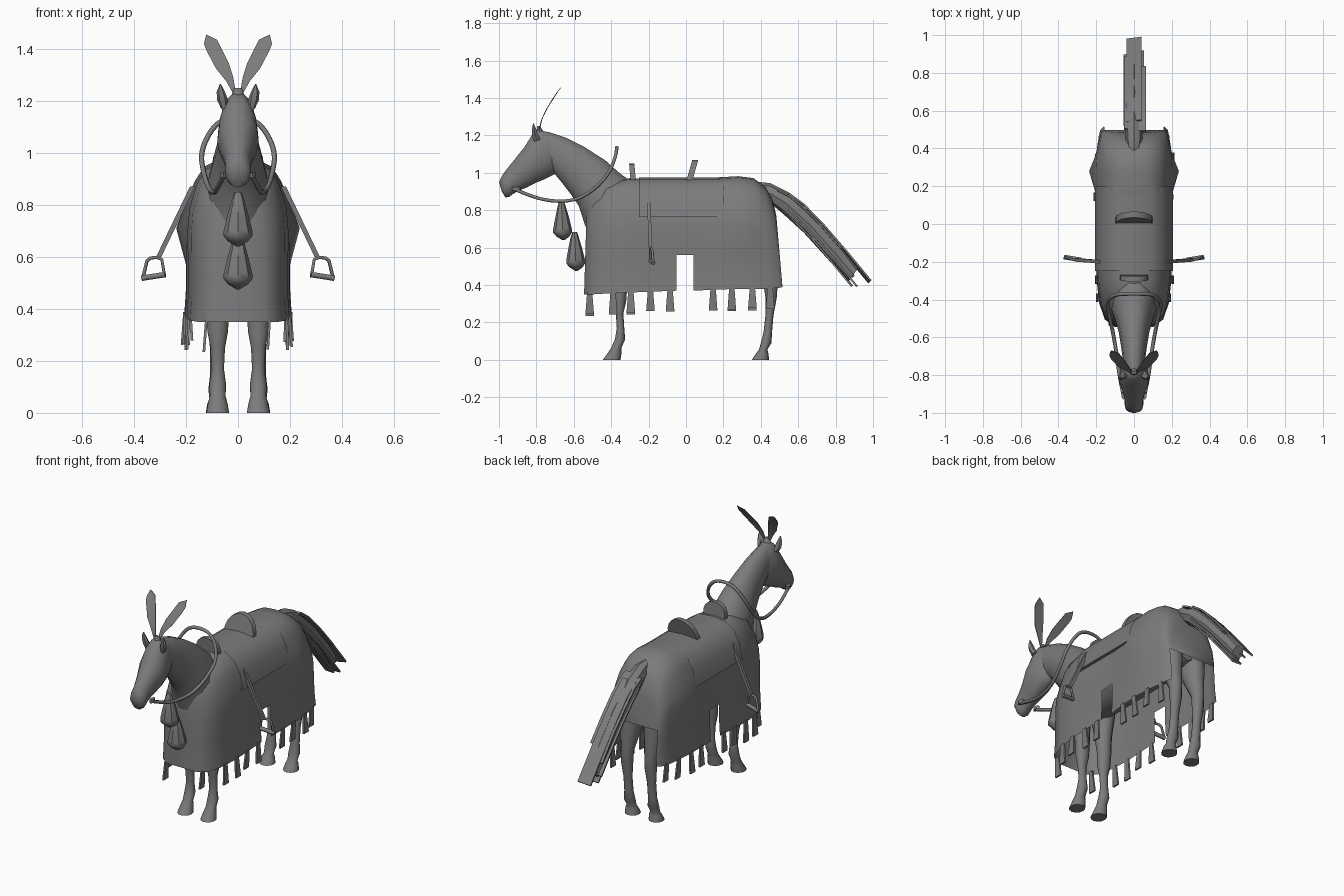
import bpy, bmesh, math, random
from mathutils import Vector

if "Cube" in bpy.data.objects:
    bpy.data.objects.remove(bpy.data.objects["Cube"])

random.seed(4)
GREY = bpy.data.materials.new("plain grey")
GREY.diffuse_color = (0.2, 0.2, 0.205, 1)
GREY.use_nodes = True
GREY.node_tree.nodes["Principled BSDF"].inputs["Base Color"].default_value = GREY.diffuse_color


def finish(name, verts, faces, smooth=40):
    me = bpy.data.meshes.new(name)
    me.from_pydata([tuple(v) for v in verts], [], faces)
    bm = bmesh.new()
    bm.from_mesh(me)
    bmesh.ops.remove_doubles(bm, verts=bm.verts, dist=0.0005)
    bmesh.ops.recalc_face_normals(bm, faces=bm.faces)
    bm.to_mesh(me)
    bm.free()
    ob = bpy.data.objects.new(name, me)
    bpy.context.collection.objects.link(ob)
    me.materials.append(GREY)
    if smooth:
        bpy.ops.object.select_all(action='DESELECT')
        ob.select_set(True)
        bpy.context.view_layer.objects.active = ob
        bpy.ops.object.shade_smooth_by_angle(angle=math.radians(smooth))
    return ob


def loft(name, rings, x=0, n=12, smooth=50):
    """Each ring: edge point (y, z), opposite edge point (y, z), half width, optional x shift."""
    verts, faces = [], []
    for r in rings:
        a, b, w = Vector((0, r[0], r[1])), Vector((0, r[2], r[3])), r[4]
        c, h = (a + b) / 2, (a - b) / 2
        c.x = x + (r[5] if len(r) > 5 else 0)
        for k in range(n):
            t = math.tau * k / n
            verts.append(c + Vector((w * math.cos(t), 0, 0)) + h * math.sin(t))
    for i in range(len(rings) - 1):
        for k in range(n):
            j = (k + 1) % n
            faces.append((i*n + k, i*n + j, i*n + n + j, i*n + n + k))
    faces += [tuple(range(n)), tuple(range(len(verts) - n, len(verts)))]
    return finish(name, verts, faces, smooth)


def box_chain(name, quads, smooth=0):
    """Closed strip through a list of four-point cross-sections."""
    v = [p for q in quads for p in q]
    m = len(quads) - 1
    return finish(name, v, [(0, 1, 2, 3), tuple(range(4*m, 4*m + 4))] +
                  [(4*i + k, 4*i + (k + 1) % 4, 4*i + 4 + (k + 1) % 4, 4*i + 4 + k)
                   for i in range(m) for k in range(4)], smooth)


def tube(name, pts, radius, poly=False):
    cu = bpy.data.curves.new(name, 'CURVE')
    cu.dimensions, cu.bevel_depth, cu.bevel_resolution = '3D', radius, 1
    cu.use_fill_caps, cu.resolution_u = True, 5
    sp = cu.splines.new('POLY' if poly else 'NURBS')
    sp.points.add(len(pts) - 1)
    for p, q in zip(sp.points, pts):
        p.co = (*q, 1)
    sp.use_endpoint_u = True
    if not poly:
        sp.order_u = 3
    ob = bpy.data.objects.new(name, cu)
    bpy.context.collection.objects.link(ob)
    cu.materials.append(GREY)


# Body, neck and head
loft("body", [(-.47, .8, -.48, .6, .06), (-.42, .9, -.42, .57, .12), (-.25, .94, -.25, .57, .15),
              (0, .94, 0, .575, .16), (.25, .95, .25, .58, .16), (.38, .93, .4, .58, .14),
              (.45, .83, .46, .6, .08)])
loft("neck", [(-.28, .95, -.51, .62, .13), (-.35, 1.0, -.55, .74, .12), (-.43, 1.07, -.575, .82, .1),
              (-.54, 1.14, -.615, .88, .08), (-.64, 1.19, -.66, .94, .068),
              (-.73, 1.22, -.7, .99, .06), (-.79, 1.23, -.76, 1.02, .052)], n=14)
loft("head", [(-.73, 1.215, -.68, 1.06, .05), (-.79, 1.235, -.7, .99, .066), (-.825, 1.205, -.75, .965, .076),
              (-.865, 1.14, -.8, .945, .08), (-.92, 1.07, -.85, .92, .06), (-.96, 1.02, -.9, .9, .049),
              (-.985, .985, -.925, .885, .05), (-1.0, .95, -.945, .87, .046), (-.985, .9, -.965, .868, .025)], n=14)

for s in (-1, 1):
    # Legs with hooves
    loft("front_leg", [(-.45, .7, -.27, .7, .07), (-.41, .5, -.31, .5, .05), (-.385, .38, -.315, .38, .042),
                       (-.39, .32, -.32, .31, .04), (-.375, .25, -.335, .25, .028), (-.37, .17, -.33, .17, .024),
                       (-.38, .11, -.325, .11, .032), (-.4, .065, -.345, .065, .03),
                       (-.42, .035, -.345, .035, .038), (-.445, 0, -.35, 0, .044)], x=s * .078)
    loft("hind_leg", [(.25, .8, .47, .8, .08), (.28, .65, .485, .65, .078), (.36, .5, .485, .5, .054),
                      (.415, .4, .49, .4, .037), (.425, .33, .485, .33, .036), (.425, .24, .468, .24, .027),
                      (.415, .15, .46, .15, .027), (.4, .09, .457, .09, .034), (.39, .055, .435, .055, .03),
                      (.375, .035, .44, .035, .038), (.352, 0, .445, 0, .044)], x=s * .08)
    # Ears
    loft("ear", [(-.815, 1.165, -.775, 1.18, .014, -s * .004), (-.825, 1.205, -.79, 1.205, .021, s * .004),
                 (-.825, 1.235, -.8, 1.235, .016, s * .01), (-.818, 1.265, -.814, 1.265, .002, s * .012)],
         x=s * .056, n=6)
    # Head plumes: curved thin blades, inner and outer edge (x, z)
    inner = [(.008, 1.23), (.018, 1.29), (.035, 1.345), (.08, 1.435), (.122, 1.455)]
    outer = [(.02, 1.23), (.045, 1.275), (.085, 1.325), (.122, 1.395), (.131, 1.42)]
    v = [(s * x, -.785 + .115 * ((z - 1.23) / .225) ** 1.5 + d, z)
         for d in (-.002, .002) for e in (inner, outer) for x, z in e]
    finish("plume", v, [(o + i, o + i + 1, o + i + 6, o + i + 5) for o in (0, 10) for i in range(4)] +
           [(o + i, o + i + 1, o + i + 11, o + i + 10) for o in (0, 5) for i in range(4)] + [(4, 9, 19, 14)])
    # Bit ring, stirrup strap and stirrup
    loft("bit_cheek", [(-.93, .905, -.885, .905, .012), (-.93, .925, -.885, .925, .012)], x=s * .055, n=8)
    a, b = Vector((s * .175, -.2, .87)), Vector((s * .305, -.19, .6))
    box_chain("stirrup_strap", [[p + Vector((s * dx, dy, 0)) for dx, dy in
              ((-.01, -.009), (.01, -.009), (.01, .009), (-.01, .009))] for p in (a, b)])
    tube("stirrup", [(s * x, y, z) for x, y, z in ((.283, -.19, .53), (.293, -.19, .59), (.312, -.19, .598),
         (.335, -.185, .596), (.35, -.18, .585), (.366, -.175, .518))], .007, True)
    tube("stirrup_tread", [(s * .28, -.19, .532), (s * .37, -.175, .518)], .012, True)

loft("plume_socket", [(-.8, 1.22, -.765, 1.225, .025), (-.795, 1.25, -.78, 1.25, .014)], n=8)
tube("reins", [(s * x, y, z) for s, pts in ((-1, 1), (1, -1)) for x, y, z in
     [(.055, -.91, .91), (.075, -.82, .87), (.09, -.7, .845), (.11, -.58, .855), (.132, -.48, .92),
      (.145, -.41, 1.0), (.105, -.375, 1.09), (.05, -.37, 1.135)][::pts]], .01)

# Long cloth: sections (y, top z, half width, hem z) swept from chest to rump
SECT = [(-.53, .84, .095, .35), (-.49, .88, .145, .35), (-.42, .95, .172, .355), (-.3, .972, .185, .36),
        (-.18, .966, .184, .365), (-.05, .965, .182, .37), (.04, .967, .184, .37), (.15, .975, .19, .375),
        (.28, .982, .193, .38), (.36, .972, .188, .38), (.425, .925, .18, .38), (.463, .855, .168, .385),
        (.483, .77, .15, .39)]
FALL = [0, .012, .06, .15, .3, .45, .68, .85, 1]
WIDE = [0, .4, .68, .86, 1.01, 1.05, 1.04, 1.04, 1.07]


def cloth_point(sec, row, s):
    y, top, w, hem = sec
    f = FALL[row]
    x = w * WIDE[row]
    if row in (4, 5) and y in (.28, .36):       # folds over the hip
        x += .035 if y == .28 and row == 5 else .008
    slant = -.015 * f if y < -.45 else (.033 * f if y > .46 else 0)
    return Vector((s * x, y + slant, top - f * (top - hem)))


verts, faces, R = [], [], len(FALL)
for s in (-1, 1):
    base = len(verts)
    verts += [cloth_point(sec, r, s) for sec in SECT for r in range(R)]
    for i in range(len(SECT) - 1):
        for r in range(R - 1):
            if i == 5 and r >= 6:      # notch in the hem
                continue
            a = base + i * R + r
            faces.append((a, a + 1, a + R + 1, a + R))
half = len(SECT) * R
for i, rows in ((0, R - 1), (len(SECT) - 1, 5)):   # chest panel and short rump panel
    for r in range(rows):
        if r == 0:
            faces.append((i*R, i*R + 1, half + i*R + 1))
        else:
            faces.append((i*R + r, i*R + r + 1, half + i*R + r + 1, half + i*R + r))
finish("cloth_cover", verts, faces, 50)

# Hanging fringe tabs along the hem
for s in (-1, 1):
    for y in (-.515, -.39, -.295, -.19, -.085, .145, .245, .355, .45):
        i = max(k for k in range(len(SECT) - 1) if SECT[k][0] <= y)
        p, q = SECT[i], SECT[i + 1]
        w, hem = (p[k] + (q[k] - p[k]) * (y - p[0]) / (q[0] - p[0]) for k in (2, 3))
        x, z = s * w * 1.07, hem + .01
        end, t = hem - .11 + random.uniform(-.01, .008), random.uniform(-.012, .012)
        box_chain("fringe_tab", [[(x + d0 + d, y + h, zz) for d, h in
                  ((-.005, -h0), (.005, -h0), (.005, h0), (-.005, h0))]
                  for d0, h0, zz in ((0, .014, z), (t, .023, end))])

# Saddle pad lying over the cloth
prof = [(0, .974), (.09, .966), (.15, .925), (.187, .86), (.207, .765), (.188, .765)]
v = [(s * x, y, z) for s in (-1, 1) for y in (-.25, .02, .2) for x, z in prof]
finish("saddle_pad", v, [(b + r, b + r + 1, b + r + 7, b + r + 6)
       for b in (0, 6, 18, 24) for r in range(5)], 30)


def arch(name, y0, y1, w, z0, z1, thick, power):
    # Upright rounded plate leaning from y0 at the foot to y1 at the crown
    n, v = 10, []
    for d in (-thick, thick):
        for k in range(n + 1):
            t = math.pi * k / n
            h = math.sin(t) ** power
            v.append((w * math.cos(t), y0 + (y1 - y0) * h + d, z0 + (z1 - z0) * h))
    m = n + 1
    finish(name, v, [tuple(range(m)), tuple(range(m, 2 * m))] +
           [(k, (k + 1) % m, m + (k + 1) % m, m + k) for k in range(m)], 40)


arch("saddle_pommel", -.28, -.29, .075, .93, 1.05, .014, .5)
arch("saddle_cantle", .01, .05, .1, .93, 1.07, .016, .8)

# Breast pendants
for y, z in ((-.66, .64), (-.59, .475)):
    loft("pendant", [(y + dy - r, z + h, y + dy + r, z + h, r * 1.1) for h, r, dy in
         ((0, .006, .005), (.02, .035, .002), (.04, .05, 0), (.06, .05, 0), (.12, .037, -.002),
          (.18, .022, -.005), (.21, .012, -.005))], n=8, smooth=40)

# Tail: a core with ragged flat locks
loft("tail_core", [(.36, .955, .4, .87, .03), (.45, .945, .46, .83, .045), (.55, .895, .52, .78, .05),
                   (.7, .76, .63, .68, .045), (.84, .6, .77, .525, .042), (.92, .49, .87, .42, .035)],
     n=8, smooth=30)
path = [Vector((0, .45, .89)), Vector((0, .56, .835)), Vector((0, .74, .65)), Vector((0, .955, .39))]


def along(t):
    i = min(int(t * 3), 2)
    return path[i].lerp(path[i + 1], t * 3 - i)


# Locks: side shift, lift, start, end, half width
for x, lift, start, end, w in ((-.03, .03, .1, .86, .024), (.033, .035, .05, .77, .03), (0, .04, .2, 1.0, .04),
                               (-.036, -.01, .25, .92, .02), (.03, -.03, .35, .97, .022), (0, -.05, .3, .95, .03)):
    quads, turn = [], random.uniform(-.25, .25)
    for k in range(5):
        p = along(start + (end - start) * k / 4) + Vector((x, .7 * lift, .7 * lift))
        quads.append([p + Vector((sx * w, (sx * turn * w + sd * .005) * .7, (sx * turn * w + sd * .005) * .7))
                      for sx, sd in ((-1, -1), (1, -1), (1, 1), (-1, 1))])
    box_chain("tail_lock", quads, 30)
